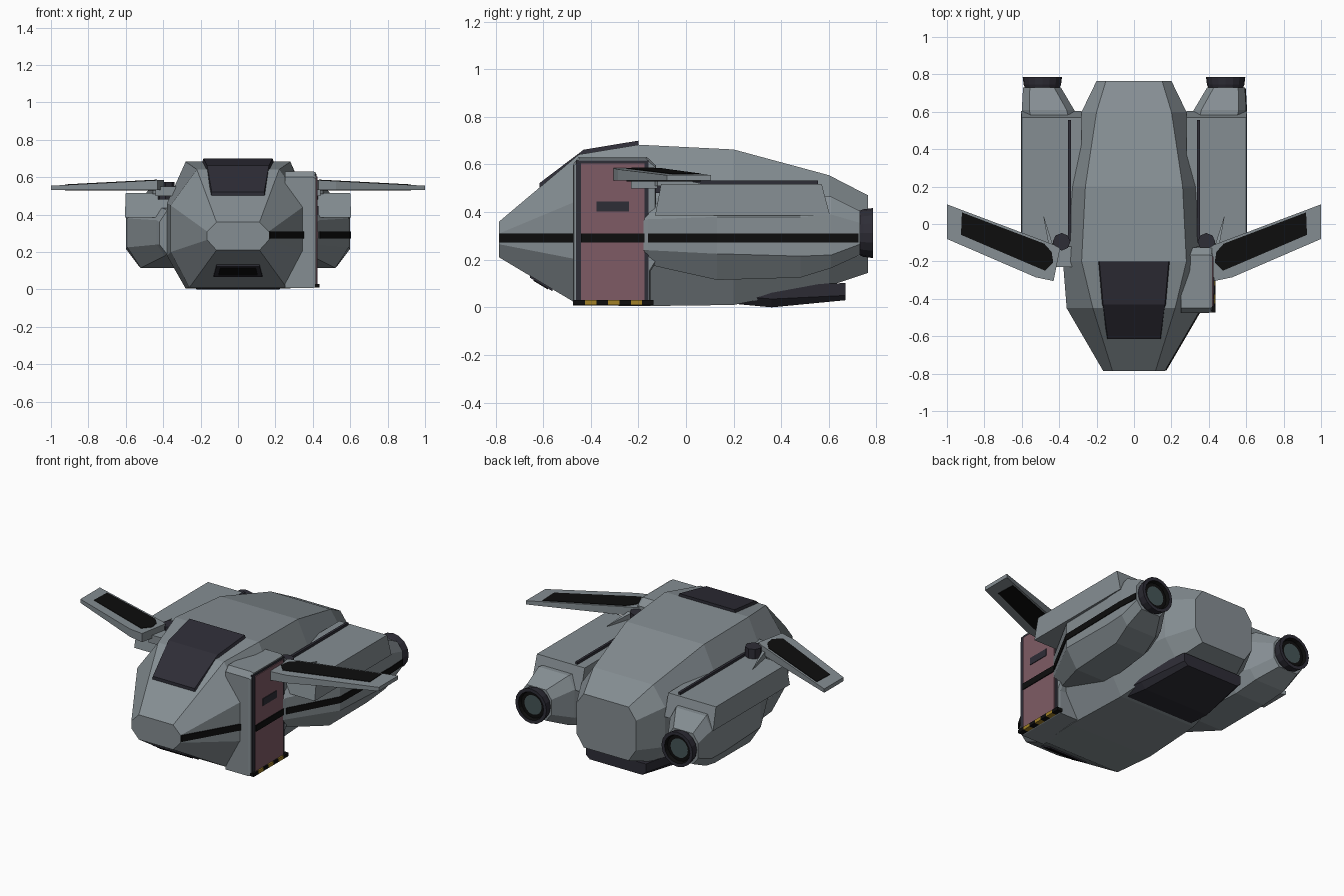
import bpy, bmesh, math

if "Cube" in bpy.data.objects:
    bpy.data.objects.remove(bpy.data.objects["Cube"])


def material(name, r, g, b):
    m = bpy.data.materials.new(name)
    m.diffuse_color = (r, g, b, 1)
    m.use_nodes = True
    m.node_tree.nodes["Principled BSDF"].inputs["Base Color"].default_value = m.diffuse_color
    return m


GREY = material("hull grey", 0.235, 0.27, 0.29)
DARK = material("dark slate", 0.027, 0.026, 0.037)
BLACK = material("black", 0.004, 0.004, 0.004)
ROSE = material("door rose", 0.21, 0.105, 0.13)
YELLOW = material("hazard yellow", 0.36, 0.22, 0.02)
TEAL = material("engine lens teal", 0.06, 0.09, 0.095)


def loft(name, rings, mats, rule=None):
    """Bridge matching closed rings and cap both ends."""
    bm = bmesh.new()
    loops = [[bm.verts.new(p) for p in ring] for ring in rings]
    n = len(loops[0])
    for k, (a, b) in enumerate(zip(loops, loops[1:])):
        for i in range(n):
            j = (i + 1) % n
            f = bm.faces.new((a[i], a[j], b[j], b[i]))
            f.material_index = rule(k) if rule else 0
    bm.faces.new(loops[0])
    f = bm.faces.new(loops[-1])
    f.material_index = rule(len(rings) - 1) if rule else 0
    bmesh.ops.recalc_face_normals(bm, faces=bm.faces)
    me = bpy.data.meshes.new(name)
    bm.to_mesh(me)
    bm.free()
    for m in mats if isinstance(mats, list) else [mats]:
        me.materials.append(m)
    ob = bpy.data.objects.new(name, me)
    bpy.context.collection.objects.link(ob)
    return ob


def box(name, x0, x1, y0, y1, z0, z1, mat):
    ring = lambda z: [(x0, y0, z), (x1, y0, z), (x1, y1, z), (x0, y1, z)]
    return loft(name, [ring(z0), ring(z1)], mat)


def ribbon(name, path, z0, z1, mat, t=0.005):
    """Thin upright band following a plan path, facing +x."""
    rings = [[(x - t * .5, y, z0), (x + t, y, z0), (x + t, y, z1), (x - t * .5, y, z1)]
             for x, y in path]
    return loft(name, rings, mat)


def octagon(y, cx, w, wt, zb, z1, z2, zt, wb=None):
    wb = wb or wt
    return [(cx + wb, y, zb), (cx + w, y, z1), (cx + w, y, z2), (cx + wt, y, zt),
            (cx - wt, y, zt), (cx - w, y, z2), (cx - w, y, z1), (cx - wb, y, zb)]


# Main hull
loft("hull", [octagon(-.785, 0, .165, .115, .21, .265, .31, .36),
              octagon(-.45, 0, .36, .22, .01, .20, .45, .642, .26),
              octagon(-.20, 0, .38, .28, .005, .18, .46, .683),
              octagon(.20, 0, .355, .26, .01, .18, .46, .663),
              octagon(.60, 0, .28, .20, .09, .20, .44, .555),
              octagon(.765, 0, .20, .15, .145, .22, .40, .47)], GREY)

# Cockpit glass
loft("windshield", [[(-b, y, z - .05), (b, y, z - .05), (t, y, z), (-t, y, z)]
                    for y, b, t, z in [(-.615, .147, .14, .522), (-.43, .18, .165, .662),
                                       (-.20, .20, .185, .70)]], DARK)

# Chin slot on the sloping underside of the nose
loft("chin_frame", [[(-w, y, z + .03), (w, y, z + .03), (w, y, z), (-w, y, z)]
                    for y, w, z in [(-.655, .115, .124), (-.56, .13, .067)]], DARK)
loft("chin_slot", [[(-w, y, z + .01), (w, y, z + .01), (w, y, z), (-w, y, z)]
                   for y, w, z in [(-.64, .095, .111), (-.58, .105, .075)]], BLACK)

# Belly ramp
loft("belly_ramp", [[(-w, y, z1), (w, y, z1), (w, y, z2), (w * .88, y, z0),
                     (-w * .88, y, z0), (-w, y, z2)]
                    for y, w, z0, z2, z1 in [(.12, .20, .03, .036, .045),
                                             (.20, .26, .015, .05, .088),
                                             (.36, .25, .0, .035, .092),
                                             (.67, .20, .03, .05, .102)]], DARK)

# Side door pod, right side only
prof = [(-.475, .008), (-.475, .60), (-.45, .632), (-.165, .632), (-.125, .595),
        (-.125, .19), (-.15, .15), (-.15, .008)]
cy, cz = -.31, .31
loft("door_pod", [[(x, cy + (y - cy) * s, cz + (z - cz) * s) for y, z in prof]
                  for x, s in [(.25, 1), (.40, 1), (.417, .975)]], GREY)
box("door_frame", .412, .421, -.462, -.158, .012, .617, DARK)
box("door", .418, .426, -.44, -.175, .03, .605, ROSE)
box("door_handle", .424, .430, -.375, -.24, .402, .445, DARK)
for i in range(7):
    y = -.472 + i * .048
    box("door_step_block", .40, .435, y, y + .048, .01, .03, YELLOW if i % 2 else BLACK)

# Dark stripe along the right side
ribbon("nose_stripe", [(.166, -.784), (.346, -.475)], .272, .31, BLACK, .007)
ribbon("door_stripe", [(.426, -.44), (.426, -.175)], .272, .31, BLACK)
ribbon("pod_stripe", [(.435, -.16), (.592, .13), (.60, .60), (.593, .725)], .272, .31, BLACK)

for s in (1, -1):
    side = "right" if s == 1 else "left"

    # Engine body, tapering towards front and rear
    loft(side + "_engine_body",
         [octagon(-.19, s * .32, .10, .06, .19, .24, .36, .42),
          octagon(-.16, s * .32, .115, .07, .18, .24, .37, .43),
          octagon(.13, s * .41, .182, .11, .115, .225, .38, .47),
          octagon(.48, s * .43, .168, .10, .125, .215, .38, .47),
          octagon(.61, s * .46, .14, .10, .165, .22, .39, .465),
          octagon(.73, s * .492, .101, .065, .22, .265, .355, .405)], GREY)

    # Flat engine cowl
    loft(side + "_engine_cowl",
         [[(s * .28, y0, z), (s * x, y0, z), (s * x, y1, z), (s * .28, y1, z)]
          for z, x, y0, y1 in [(.385, .605, -.13, .605), (.517, .60, -.105, .57)]], GREY)
    xs = sorted((s * .337, s * .352))
    box(side + "_cowl_strip", *xs, -.10, .555, .51, .532, DARK)

    # Engine nozzle with recessed lens
    prof = [(.715, .085), (.73, .094), (.745, .10), (.785, .105), (.785, .085),
            (.765, .078), (.765, .058)]
    circle = [2 * math.pi * i / 16 for i in range(16)]
    loft(side + "_nozzle",
         [[(s * .49 + r * math.cos(a), y, .312 + r * math.sin(a)) for a in circle]
          for y, r in prof], [DARK, BLACK, TEAL],
         lambda k: 2 if k == 6 else (1 if k >= 4 else 0))

    # Wing with sloping upper face
    plan = [(1, .105), (1, -.08), (.525, -.285), (.43, -.305), (.395, -.13), (.43, -.11)]
    panel = [(.92, .062), (.925, -.058), (.475, -.25), (.432, -.205), (.44, -.15), (.48, -.105)]
    top = lambda x: .585 - (x - .42) * .052
    loft(side + "_wing", [[(s * x, y, .532) for x, y in plan],
                          [(s * x, y, top(x)) for x, y in plan]], GREY)
    loft(side + "_wing_top_panel", [[(s * x, y, top(x) - .003) for x, y in panel],
                                    [(s * x, y, top(x) + .003) for x, y in panel]], BLACK)
    loft(side + "_wing_bottom_panel", [[(s * x, y, z) for x, y in panel]
                                       for z in (.529, .535)], BLACK)

    # Wing pivot, bracket and small rear fin
    loft(side + "_wing_pivot",
         [[(s * .387 + .047 * math.cos(a), -.095 + .047 * math.sin(a), z) for a in circle[::2]]
          for z in (.48, .575)], DARK)
    xs = sorted((s * .30, s * .44))
    box(side + "_wing_bracket", *xs, -.23, -.12, .50, .55, GREY)
    loft(side + "_wing_fin", [[(s * .425, -.14, z), (s * .455, -.12, z), (s * .488, .06, .515 + d)]
                              for z, d in ((.51, 0), (.56, .006))], GREY)
